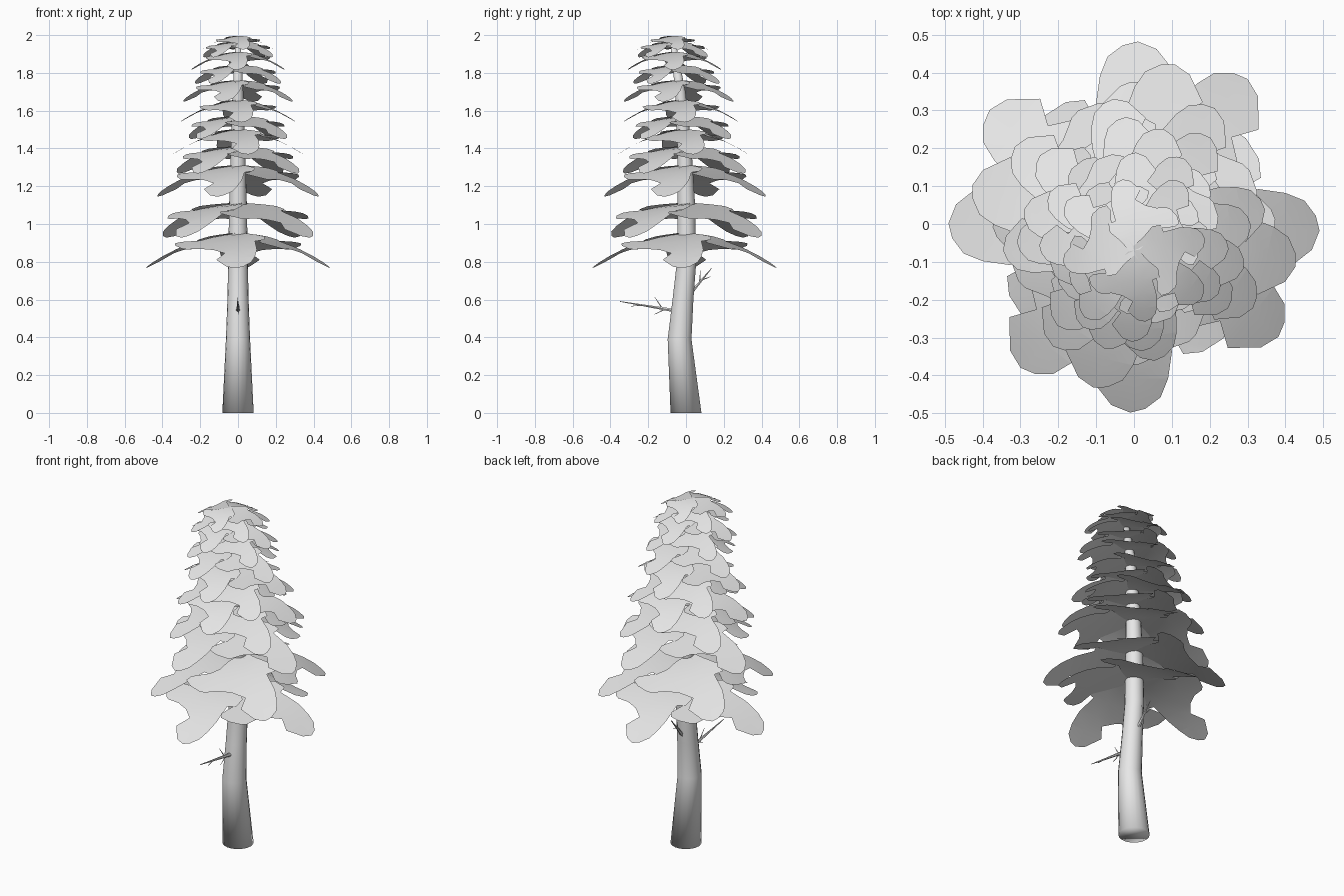
import bpy, bmesh, math
from mathutils import Vector, Matrix

cube = bpy.data.objects.get("Cube")
if cube:
    bpy.data.objects.remove(cube)

grey = bpy.data.materials.new("pale_grey")
grey.use_nodes = True
colour = (0.8, 0.8, 0.8, 1)
grey.diffuse_color = colour
grey.node_tree.nodes["Principled BSDF"].inputs["Base Color"].default_value = colour


def make_object(name, bm, angle):
    mesh = bpy.data.meshes.new(name)
    bm.to_mesh(mesh)
    bm.free()
    mesh.materials.append(grey)
    obj = bpy.data.objects.new(name, mesh)
    bpy.context.collection.objects.link(obj)
    bpy.ops.object.select_all(action='DESELECT')
    obj.select_set(True)
    bpy.context.view_layer.objects.active = obj
    bpy.ops.object.shade_smooth_by_angle(angle=math.radians(angle))


def add_tube(bm, stations, sides):
    """Skin a tube through (centre, radius) stations, rings square to the path."""
    rings = []
    last = len(stations) - 1
    for i, (centre, radius) in enumerate(stations):
        if stations[0][0][2] == 0:
            turn = Matrix.Identity(3)
        else:
            run = Vector(stations[min(i + 1, last)][0]) - Vector(stations[max(i - 1, 0)][0])
            turn = run.to_track_quat('Z', 'Y').to_matrix()
        ring = []
        for k in range(sides):
            a = math.tau * k / sides
            offset = Vector((math.cos(a), math.sin(a), 0)) * radius
            ring.append(bm.verts.new(Vector(centre) + turn @ offset))
        rings.append(ring)
    for low, high in zip(rings, rings[1:]):
        for k in range(sides):
            j = (k + 1) % sides
            bm.faces.new((low[k], low[j], high[j], high[k]))
    bm.faces.new(rings[0][::-1])
    bm.faces.new(rings[-1])


# Trunk: gently bent and tapering (height, y offset, radius)
trunk_path = [(0, 0, .083), (.39, -.034, .064), (.6, -.016, .056),
              (.8, .003, .052), (1.1, .002, .047), (1.4, -.008, .038),
              (1.7, -.03, .028), (1.97, -.07, .014)]
bm = bmesh.new()
add_tube(bm, [((0, y, z), r) for z, y, r in trunk_path], 18)
make_object("trunk", bm, 180)


def trunk_y(z):
    for (z0, y0, _), (z1, y1, _) in zip(trunk_path, trunk_path[1:]):
        if z <= z1:
            return y0 + (y1 - y0) * (z - z0) / (z1 - z0)
    return trunk_path[-1][1]


# Dead twigs with short forks
def twig(name, start, end, forks):
    start, end = Vector(start), Vector(end)
    bm = bmesh.new()
    add_tube(bm, [(start, .011), (start.lerp(end, .5), .006), (end, .002)], 6)
    for along, offset in forks:
        root = start.lerp(end, along)
        add_tube(bm, [(root, .0035), (root + Vector(offset), .001)], 5)
    make_object(name, bm, 40)


twig("front_twig", (0, -.05, .54), (0, -.35, .59),
     [(.2, (.005, -.06, -.03)), (.25, (-.005, -.04, .06)), (.6, (.01, -.06, -.005))])
twig("back_twig", (0, .03, .64), (0, .135, .765),
     [(.4, (.01, .005, .07)), (.5, (-.01, .05, .02))])

# Ragged outline of one bough: distance outward, distance sideways
bough_outline = [(0, -.03), (.08, -.08), (.15, -.14), (.21, -.14), (.22, -.09), (.33, -.1),
                 (.40, -.09), (.45, -.07), (.48, -.03), (.49, .01), (.47, .06), (.40, .115),
                 (.34, .07), (.29, .13), (.26, .2), (.25, .27), (.235, .295), (.18, .33),
                 (.13, .335), (.11, .30), (.12, .2), (.06, .13), (0, .04)]


def add_bough(bm, matrix):
    part = bmesh.new()
    part.faces.new([part.verts.new((u, -v, 0)) for u, v in bough_outline])
    # Crease lines let the flat bough droop
    cuts = [((u, 0, 0), (1, 0, 0)) for u in (.1, .2, .3, .4)]
    cuts += [((0, -v, 0), (0, 1, 0)) for v in (0, .14)]
    for point, normal in cuts:
        bmesh.ops.bisect_plane(part, geom=part.verts[:] + part.edges[:] + part.faces[:],
                               plane_co=point, plane_no=normal)
    bmesh.ops.triangulate(part, faces=part.faces[:])
    # Droop outward, and roll down towards the side lobe
    for v in part.verts:
        u, side = v.co.x, -v.co.y
        v.co.z = -.1 * u - .56 * u * u - .09 * side
    part.normal_update()
    if sum(f.normal.z for f in part.faces) < 0:
        bmesh.ops.reverse_faces(part, faces=part.faces[:])
    part.transform(matrix)
    scratch = bpy.data.meshes.new("scratch")
    part.to_mesh(scratch)
    part.free()
    bm.from_mesh(scratch)
    bpy.data.meshes.remove(scratch)


# Tiers of four boughs: top height, reach, turn in degrees
tiers = [(.95, .49, 0), (1.11, .485, -37), (1.31, .44, -13), (1.41, .38, -33),
         (1.50, .35, 10), (1.57, .32, -38), (1.655, .31, 5), (1.76, .30, -14),
         (1.84, .26, -30), (1.91, .25, 0), (1.965, .22, -35), (1.995, .19, 10)]
for number, (top, reach, turn) in enumerate(tiers, 1):
    bm = bmesh.new()
    centre_y = -.008 if number == 1 else trunk_y(top)
    place = Matrix.Translation((0, centre_y, top)) @ Matrix.Scale(reach / .49, 4)
    for quarter in range(4):
        spin = Matrix.Rotation(math.radians(turn + 90 * quarter), 4, 'Z')
        add_bough(bm, place @ spin)
    make_object(f"bough_tier_{number}", bm, 20)
